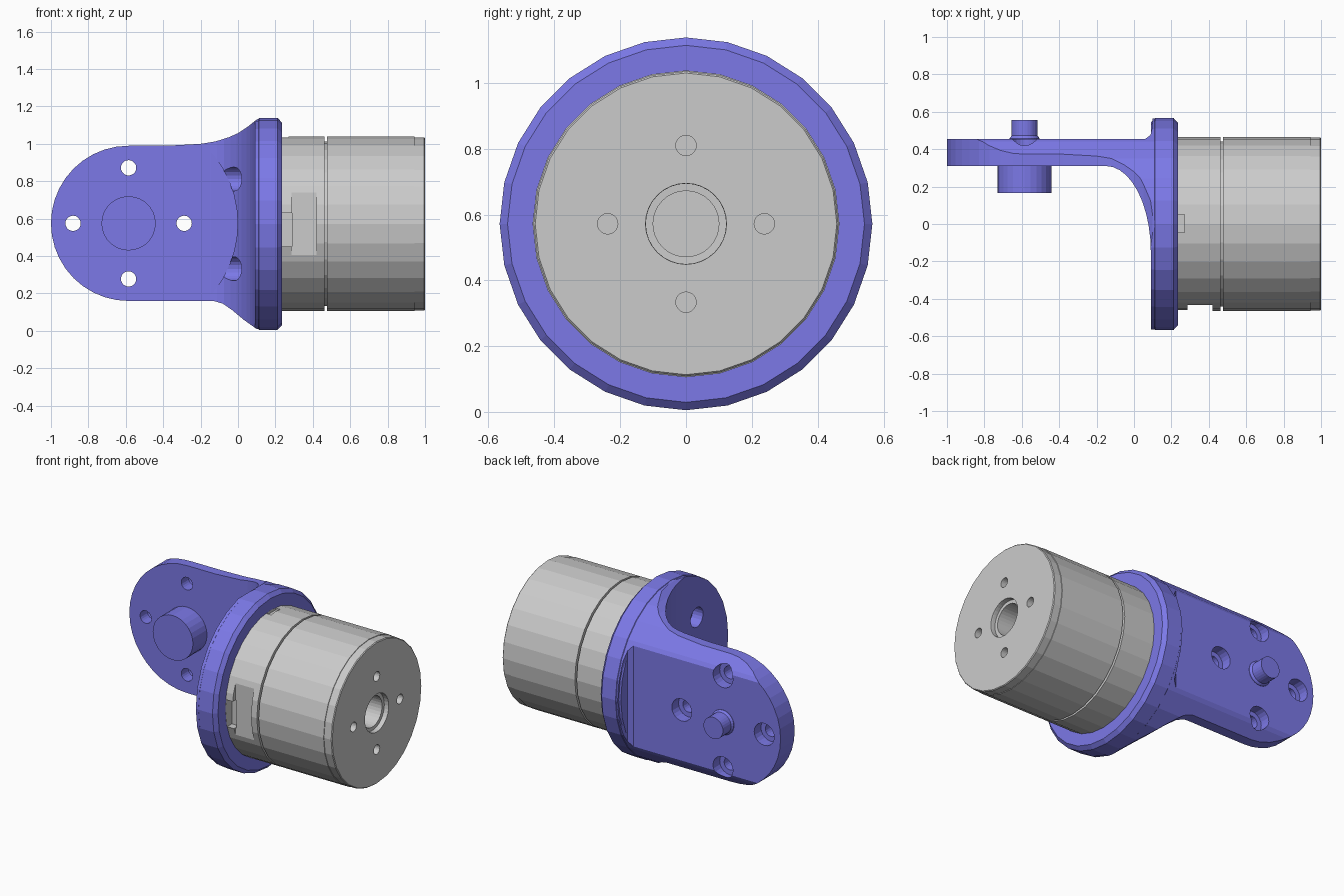
import bpy, bmesh
from math import sin, cos, pi, radians
from mathutils import Vector

if "Cube" in bpy.data.objects:
    bpy.data.objects.remove(bpy.data.objects["Cube"])

ZC = 0.572          # height of the motor axis
BX, BZ = -0.585, 0.575   # centre of the plate's round end

blue = bpy.data.materials.new("bracket_blue")
blue.diffuse_color = (0.20, 0.19, 0.80, 1)
blue.use_nodes = True
blue.node_tree.nodes["Principled BSDF"].inputs["Base Color"].default_value = blue.diffuse_color


def make(name, bm):
    bmesh.ops.recalc_face_normals(bm, faces=bm.faces)
    me = bpy.data.meshes.new(name)
    bm.to_mesh(me)
    bm.free()
    ob = bpy.data.objects.new(name, me)
    bpy.context.collection.objects.link(ob)
    return ob


def lathe_x(name, prof, y=0, z=ZC, n=28):
    """Closed solid turned around an x-axis line; prof = (x, radius)."""
    bm = bmesh.new()
    rings = [[bm.verts.new((x, y + r * sin(2 * pi * i / n), z + r * cos(2 * pi * i / n)))
              for i in range(n)] for x, r in prof]
    for a, b in zip(rings, rings[1:]):
        for i in range(n):
            bm.faces.new((a[i], a[(i + 1) % n], b[(i + 1) % n], b[i]))
    bm.faces.new(rings[0])
    bm.faces.new(rings[-1])
    return make(name, bm)


def lathe_y(name, prof, x, z, n=28):
    """Same, turned around a y-axis line; prof = (y, radius)."""
    ob = lathe_x(name, prof, 0, 0, n)
    for v in ob.data.vertices:
        a, b, c = v.co
        v.co = (x - b, a, z + c)
    return ob


def extrude(name, pts, to3d, d):
    bm = bmesh.new()
    f = bm.faces.new([bm.verts.new(to3d(*p)) for p in pts])
    r = bmesh.ops.extrude_face_region(bm, geom=[f])
    verts = [e for e in r["geom"] if isinstance(e, bmesh.types.BMVert)]
    bmesh.ops.translate(bm, verts=verts, vec=Vector(d))
    return make(name, bm)


def box(name, lo, hi):
    pts = [(lo[0], lo[1]), (hi[0], lo[1]), (hi[0], hi[1]), (lo[0], hi[1])]
    return extrude(name, pts, lambda x, y: (x, y, lo[2]), (0, 0, hi[2] - lo[2]))


def boolean(ob, tool, op):
    m = ob.modifiers.new("bool", 'BOOLEAN')
    m.operation, m.solver, m.object = op, 'EXACT', tool
    bpy.context.view_layer.objects.active = ob
    bpy.ops.object.modifier_apply(modifier=m.name)
    bpy.data.objects.remove(tool)


# bracket: L-shaped profile seen from the top, with a large elliptical fillet
prof = [(-1.02, 0.455), (-1.02, 0.31)]
prof += [(-0.15 + 0.24 * sin(radians(a)), -0.15 + 0.46 * cos(radians(a))) for a in range(0, 91, 9)]
prof += [(0.09, -0.6), (0.15, -0.6), (0.15, 0.6), (0.10, 0.6), (0.098, 0.52), (0.088, 0.475), (0.06, 0.455)]
bracket = extrude("bracket", prof, lambda x, y: (x, y, -0.1), (0, 0, 1.4))

# plate outline seen from the front: round end, flared toward the flange
side = [(0.16, 1.15), (0.1, 1.13), (0.05, 1.09), (0, 1.057), (-0.05, 1.035),
        (-0.12, 1.013), (-0.2, 1.0), (-0.38, 0.99)]
side += [(BX - 0.415 * sin(radians(a)), BZ + 0.415 * cos(radians(a))) for a in range(0, 181, 9)]
side += [(-0.13, 0.16), (-0.08, 0.145), (-0.03, 0.11), (0.03, 0.06), (0.1, 0.01), (0.16, -0.01)]
boolean(bracket, extrude("outline", side, lambda x, z: (x, -0.8, z), (0, 1.6, 0)), 'INTERSECT')
boolean(bracket, lathe_x("round_limit", [(-1.2, 0.563), (0.13, 0.563)]), 'INTERSECT')

# round flange
boolean(bracket, lathe_x("flange", [(0.09, 0.542), (0.112, 0.566), (0.212, 0.566), (0.235, 0.542)]), 'UNION')
# clearance for the neighbouring round part
boolean(bracket, lathe_y("clearance", [(-0.7, 0.583), (0.309, 0.583)], BX, BZ, 48), 'DIFFERENCE')
# pivot bosses on both faces
boolean(bracket, lathe_y("front_boss", [(0.165, 0.145), (0.35, 0.145)], BX, BZ), 'UNION')
boolean(bracket, lathe_y("back_pin", [(0.40, 0.08), (0.458, 0.08), (0.472, 0.07), (0.555, 0.07)], BX, BZ), 'UNION')

# counterbored plate holes, in a cross around the pivot
for k in range(4):
    x, z = BX + 0.297 * cos(k * pi / 2), BZ + 0.297 * sin(k * pi / 2)
    boolean(bracket, lathe_y("hole", [(0.25, 0.041), (0.385, 0.041), (0.386, 0.072), (0.6, 0.072)], x, z, 20),
            'DIFFERENCE')
# counterbored motor screw holes through the flange
for sy in (-1, 1):
    for sz in (-1, 1):
        boolean(bracket, lathe_x("hole", [(-0.12, 0.064), (0.165, 0.064), (0.166, 0.04), (0.3, 0.04)],
                                 sy * 0.24, ZC + sz * 0.24, 20), 'DIFFERENCE')
bracket.data.materials.clear()
bracket.data.materials.append(blue)

# motor base with the cable window in front and a small notch on top
base = lathe_x("motor_base", [(0.225, 0.466), (0.462, 0.466)])
boolean(base, box("window", (0.285, -0.6, 0.40), (0.42, -0.432, 0.75)), 'DIFFERENCE')
boolean(base, box("slot", (0.236, -0.6, 0.45), (0.29, -0.40, 0.63)), 'DIFFERENCE')
boolean(base, box("notch", (0.236, -0.045, 1.02), (0.27, 0.05, 1.2)), 'DIFFERENCE')
lathe_x("motor_groove", [(0.45, 0.44), (0.49, 0.44)])

# rotating can with stepped end cap, bore and screw holes
can = lathe_x("motor_can", [(0.475, 0.466), (0.943, 0.466), (0.944, 0.463), (0.995, 0.463), (1.0, 0.458)])
boolean(can, lathe_x("bore", [(0.85, 0.10), (0.968, 0.10), (0.969, 0.122), (0.99, 0.122), (1.05, 0.128)], n=32),
        'DIFFERENCE')
for k in range(4):
    boolean(can, lathe_x("hole", [(0.88, 0.031), (1.05, 0.031)], 0.238 * cos(k * pi / 2),
                         ZC + 0.238 * sin(k * pi / 2), 20), 'DIFFERENCE')
